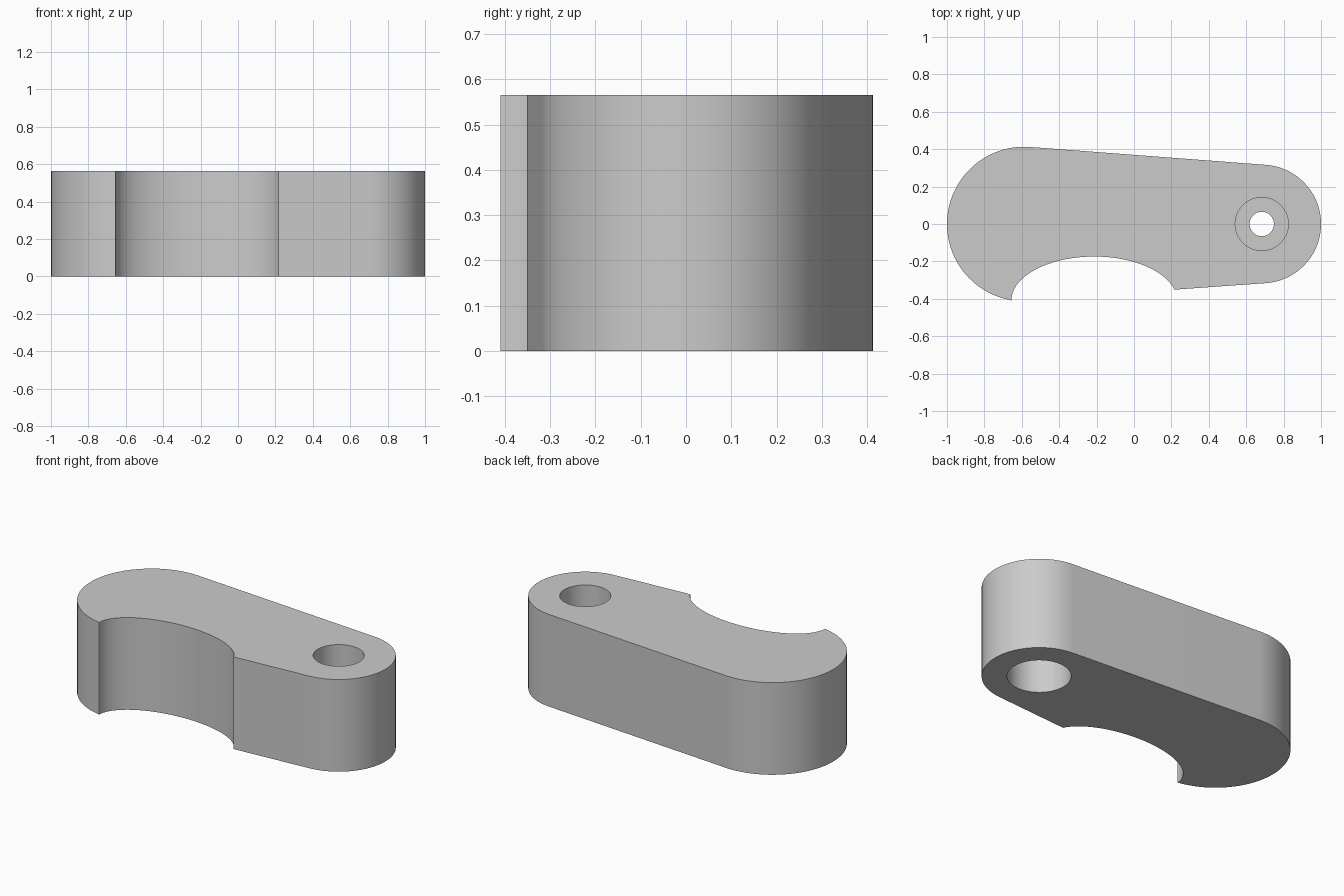
import bpy, bmesh
from math import sin, cos, pi, asin, radians

HEIGHT = 0.565
BIG_X, BIG_R = -0.587, 0.413
SMALL_X, SMALL_R = 0.683, 0.317
CUT_X, CUT_Y, CUT_A, CUT_B = -0.213, -0.41, 0.443, 0.236

cube = bpy.data.objects.get("Cube")
if cube:
    bpy.data.objects.remove(cube, do_unlink=True)

# Single grey material
grey = bpy.data.materials.new("plain grey")
grey.use_nodes = True
colour = (0.6, 0.6, 0.6, 1)
grey.diffuse_color = colour
grey.node_tree.nodes["Principled BSDF"].inputs["Base Color"].default_value = colour


def arc(cx, cy, a, b, start, end, n):
    """Points along an elliptical arc."""
    steps = [start + (end - start) * i / n for i in range(n + 1)]
    return [(cx + a * cos(t), cy + b * sin(t)) for t in steps]


def prism(name, points, z0, z1):
    """Extrude a closed outline from z0 to z1."""
    bm = bmesh.new()
    face = bm.faces.new([bm.verts.new((x, y, z0)) for x, y in points])
    top = bmesh.ops.extrude_face_region(bm, geom=[face])["geom"]
    verts = [v for v in top if isinstance(v, bmesh.types.BMVert)]
    bmesh.ops.translate(bm, verts=verts, vec=(0, 0, z1 - z0))
    bmesh.ops.recalc_face_normals(bm, faces=bm.faces)
    mesh = bpy.data.meshes.new(name)
    bm.to_mesh(mesh)
    bm.free()
    mesh.materials.append(grey)
    obj = bpy.data.objects.new(name, mesh)
    bpy.context.collection.objects.link(obj)
    return obj


# Arm outline: two rounded ends joined by tangents, with an elliptical scoop
tilt = asin((BIG_R - SMALL_R) / (SMALL_X - BIG_X))
tangent = pi / 2 - tilt
outline = arc(BIG_X, 0, BIG_R, BIG_R, tangent, radians(260.5), 48)
outline += arc(CUT_X, CUT_Y, CUT_A, CUT_B, pi, radians(14.5), 48)
outline += arc(SMALL_X, 0, SMALL_R, SMALL_R, -tangent, tangent, 48)
arm = prism("pivot_arm", outline, 0, HEIGHT)

# Stepped bolt hole: wide recess below, narrow bore, medium recess above
bpy.context.view_layer.objects.active = arm
for name, radius, z0, z1 in (("lower_recess", 0.177, -0.1, 0.22),
                             ("bolt_bore", 0.065, -0.1, HEIGHT + 0.1),
                             ("upper_recess", 0.142, 0.34, HEIGHT + 0.1)):
    circle = arc(SMALL_X, 0, radius, radius, 0, 2 * pi, 64)[:-1]
    cutter = prism(name + "_cutter", circle, z0, z1)
    cutter.hide_render = True
    cut = arm.modifiers.new(name, 'BOOLEAN')
    cut.operation, cut.solver, cut.object = 'DIFFERENCE', 'EXACT', cutter
    bpy.ops.object.modifier_apply(modifier=cut.name)
    bpy.data.objects.remove(cutter, do_unlink=True)

# Smooth the curved walls, keep the rims sharp
bpy.ops.object.select_all(action='DESELECT')
arm.select_set(True)
bpy.ops.object.shade_smooth_by_angle(angle=radians(30))
